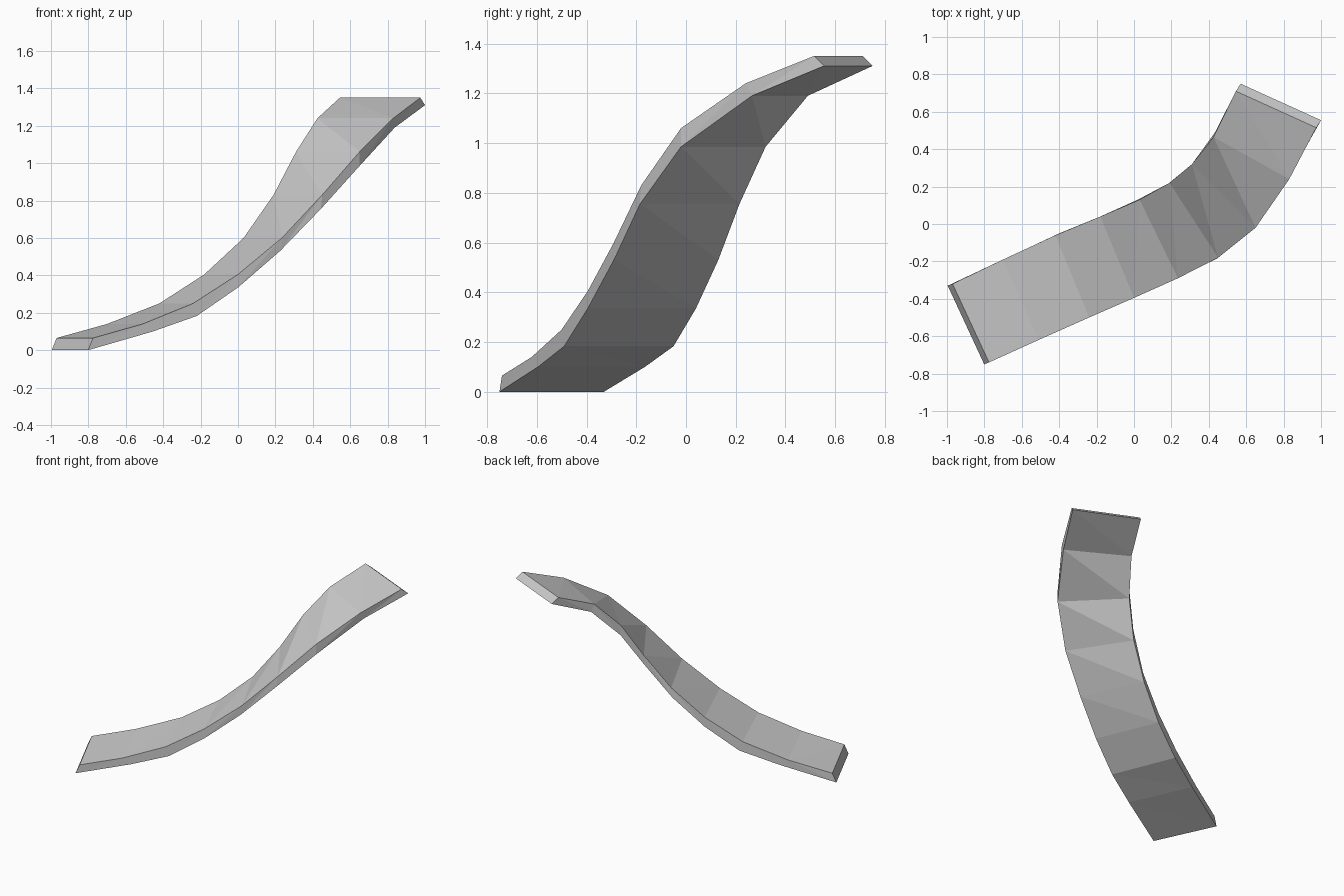
import bpy, bmesh
from mathutils import Vector

if "Cube" in bpy.data.objects:
    bpy.data.objects.remove(bpy.data.objects["Cube"])

# Stations along the chute: inner (back) edge x,y, outer (front) edge x,y, deck height
stations = [
    (-0.97, -0.32, -0.775, -0.74, 0.065),
    (-0.70, -0.19, -0.51, -0.62, 0.14),
    (-0.42, -0.06, -0.24, -0.50, 0.25),
    (-0.18, 0.04, 0.00, -0.395, 0.405),
    (0.03, 0.13, 0.235, -0.29, 0.60),
    (0.19, 0.22, 0.45, -0.18, 0.83),
    (0.31, 0.32, 0.65, -0.02, 1.06),
    (0.425, 0.465, 0.83, 0.24, 1.24),
    (0.545, 0.71, 0.975, 0.515, 1.35),
]
# Shift from the deck edge down to the underside, per station
drops = [
    (-0.026, -0.01, -0.065), (0.055, 0.025, -0.04), (0.02, 0.01, -0.067),
    (0, 0, -0.07), (-0.01, 0, -0.07), (-0.007, -0.005, -0.075),
    (0, 0, -0.075), (0.008, 0.025, -0.05), (0.025, 0.04, -0.04),
]

# Curved sloping slab
bm = bmesh.new()
rings = []
for (bx, by, fx, fy, z), d in zip(stations, drops):
    back, front, drop = Vector((bx, by, z)), Vector((fx, fy, z)), Vector(d)
    rings.append([bm.verts.new(p) for p in (back, front, back + drop, front + drop)])

for (b0, f0, ub0, uf0), (b1, f1, ub1, uf1) in zip(rings, rings[1:]):
    for face in ((b0, f0, b1), (f0, f1, b1),            # deck, diagonal to the next inner edge
                 (ub0, uf1, uf0), (ub0, ub1, uf1),      # underside, opposite diagonal
                 (f0, uf0, f1), (uf0, uf1, f1),         # outer side
                 (b0, b1, ub0), (ub0, b1, ub1)):        # inner side
        bm.faces.new(face)

# End caps
for b, f, ub, uf in (rings[0], rings[-1]):
    bm.faces.new((b, f, uf, ub))

bmesh.ops.recalc_face_normals(bm, faces=bm.faces[:])
mesh = bpy.data.meshes.new("curved_ramp")
bm.to_mesh(mesh)
bm.free()
bpy.context.collection.objects.link(bpy.data.objects.new("curved_ramp", mesh))
